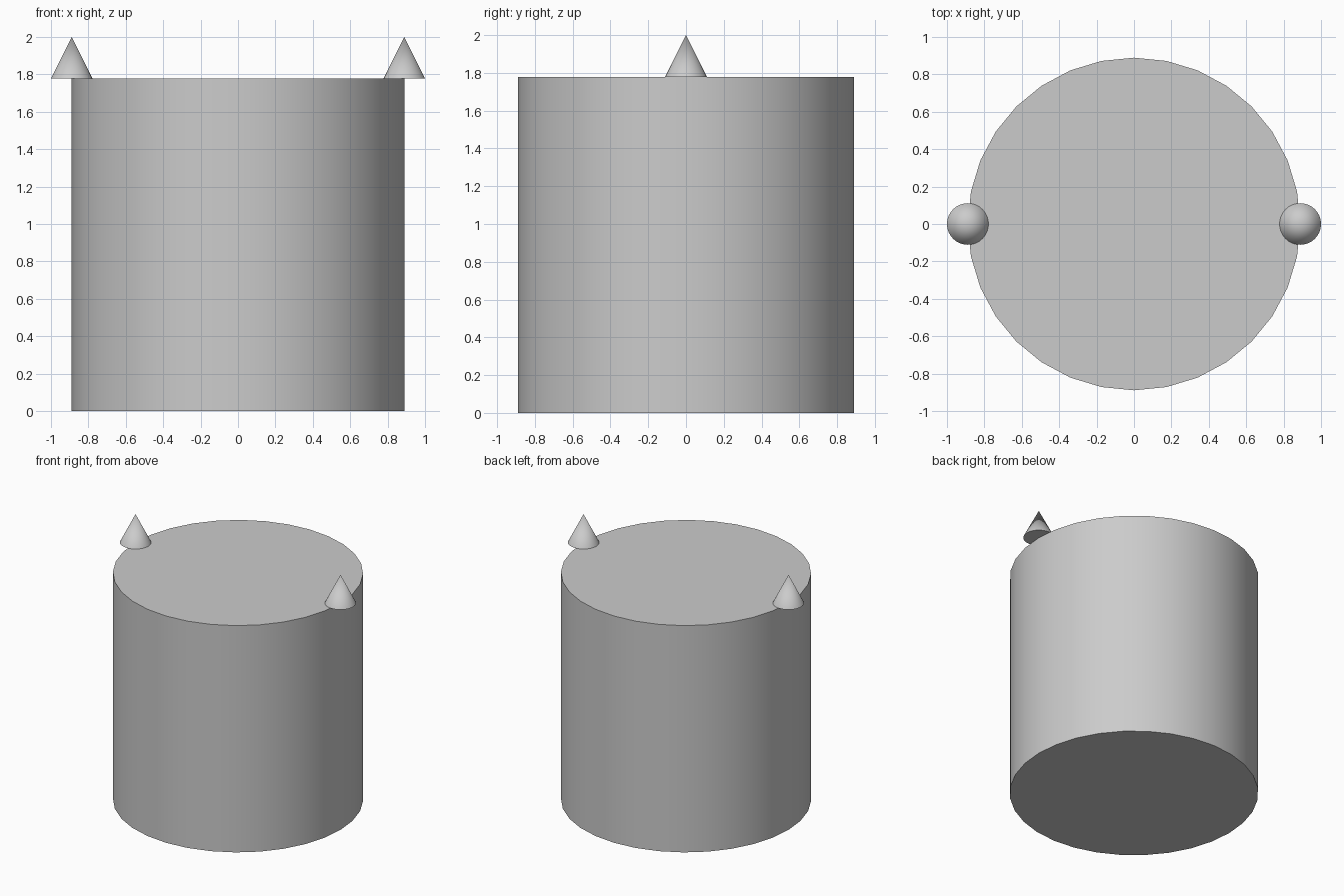
import bpy

if "Cube" in bpy.data.objects:
    bpy.data.objects.remove(bpy.data.objects["Cube"])

R = 0.889      # drum radius
H = 1.778      # drum height
SPIKE_R = 0.111
SPIKE_H = 0.222


def finish(name):
    obj = bpy.context.object
    obj.name = name
    bpy.ops.object.shade_smooth_by_angle()
    return obj


# Main drum
bpy.ops.mesh.primitive_cylinder_add(vertices=32, radius=R, depth=H, location=(0, 0, H / 2))
finish("body")

# Pointed ears centred on the rim, left and right
for side, name in ((-1, "left_ear"), (1, "right_ear")):
    bpy.ops.mesh.primitive_cone_add(vertices=32, radius1=SPIKE_R, radius2=0, depth=SPIKE_H,
                                    location=(side * R, 0, H + SPIKE_H / 2))
    finish(name)
